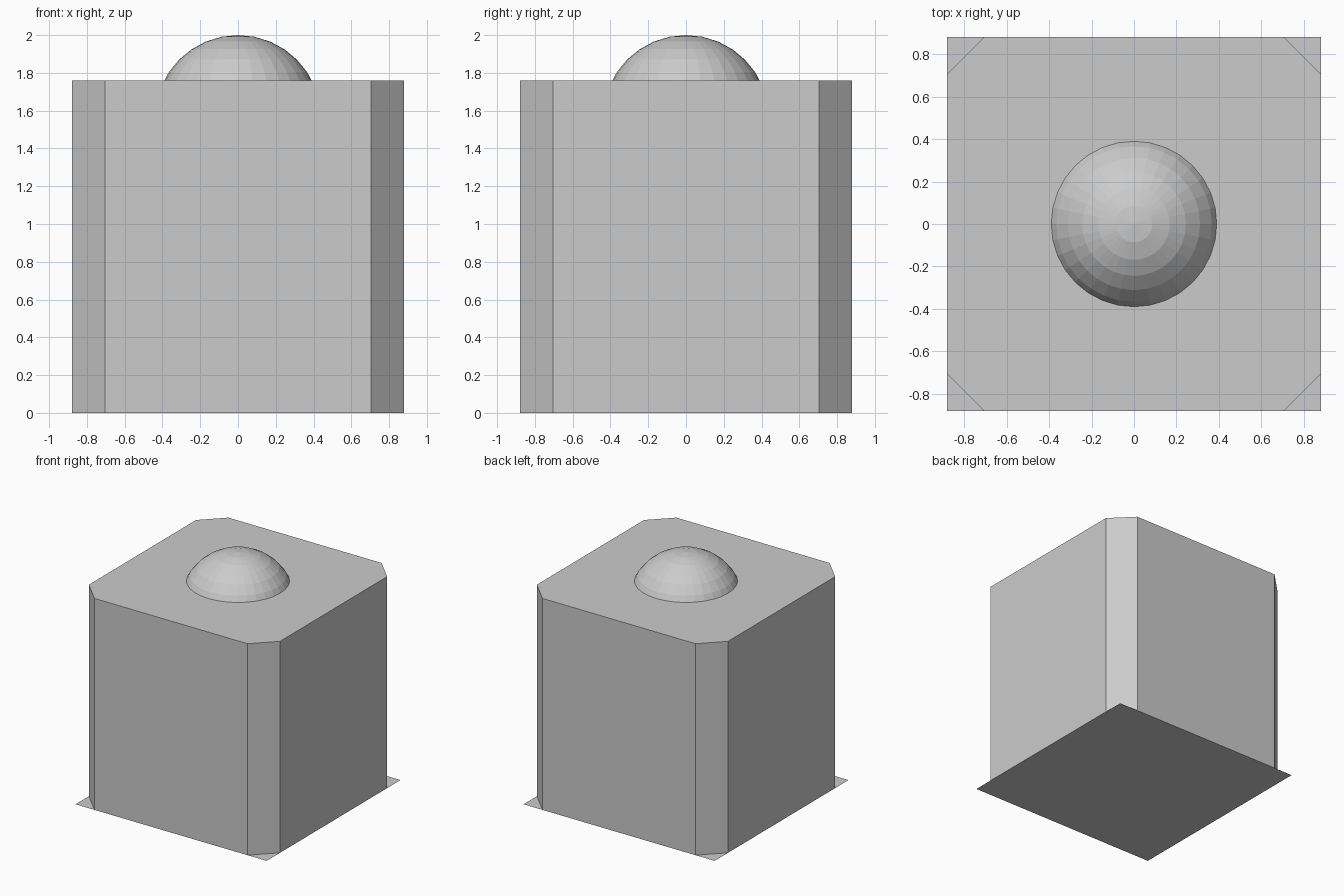
import bpy, bmesh
from mathutils import Matrix

if "Cube" in bpy.data.objects:
    bpy.data.objects.remove(bpy.data.objects["Cube"])

HALF, CUT, TOP = 0.88, 0.705, 1.76   # half width, chamfer start, body height


def make_object(name, bm):
    bmesh.ops.recalc_face_normals(bm, faces=bm.faces)
    mesh = bpy.data.meshes.new(name)
    bm.to_mesh(mesh)
    bm.free()
    obj = bpy.data.objects.new(name, mesh)
    bpy.context.collection.objects.link(obj)
    return obj


# Body: square column with chamfered vertical corners, closed below by the base sheet
bm = bmesh.new()
outline = []
for sx, sy in ((1, 1), (-1, 1), (-1, -1), (1, -1)):
    corner = [(sx * HALF, sy * CUT), (sx * CUT, sy * HALF)]
    outline += corner if sx * sy > 0 else corner[::-1]
lower = [bm.verts.new((x, y, 0)) for x, y in outline]
upper = [bm.verts.new((x, y, TOP)) for x, y in outline]
for i in range(8):
    j = (i + 1) % 8
    bm.faces.new((lower[i], lower[j], upper[j], upper[i]))
bm.faces.new(upper)
make_object("body", bm)

# Base: flat square sheet whose corners show past the chamfers
bm = bmesh.new()
bmesh.ops.create_grid(bm, x_segments=1, y_segments=1, size=HALF)
base = make_object("base_sheet", bm)
for poly in base.data.polygons:
    if poly.normal.z > 0:
        poly.flip()

# Dome: flat-shaded ball sunk into the top of the body
bm = bmesh.new()
bmesh.ops.create_uvsphere(bm, u_segments=32, v_segments=16, radius=0.44,
                          matrix=Matrix.Translation((0, 0, 1.56)))
make_object("top_dome", bm)
